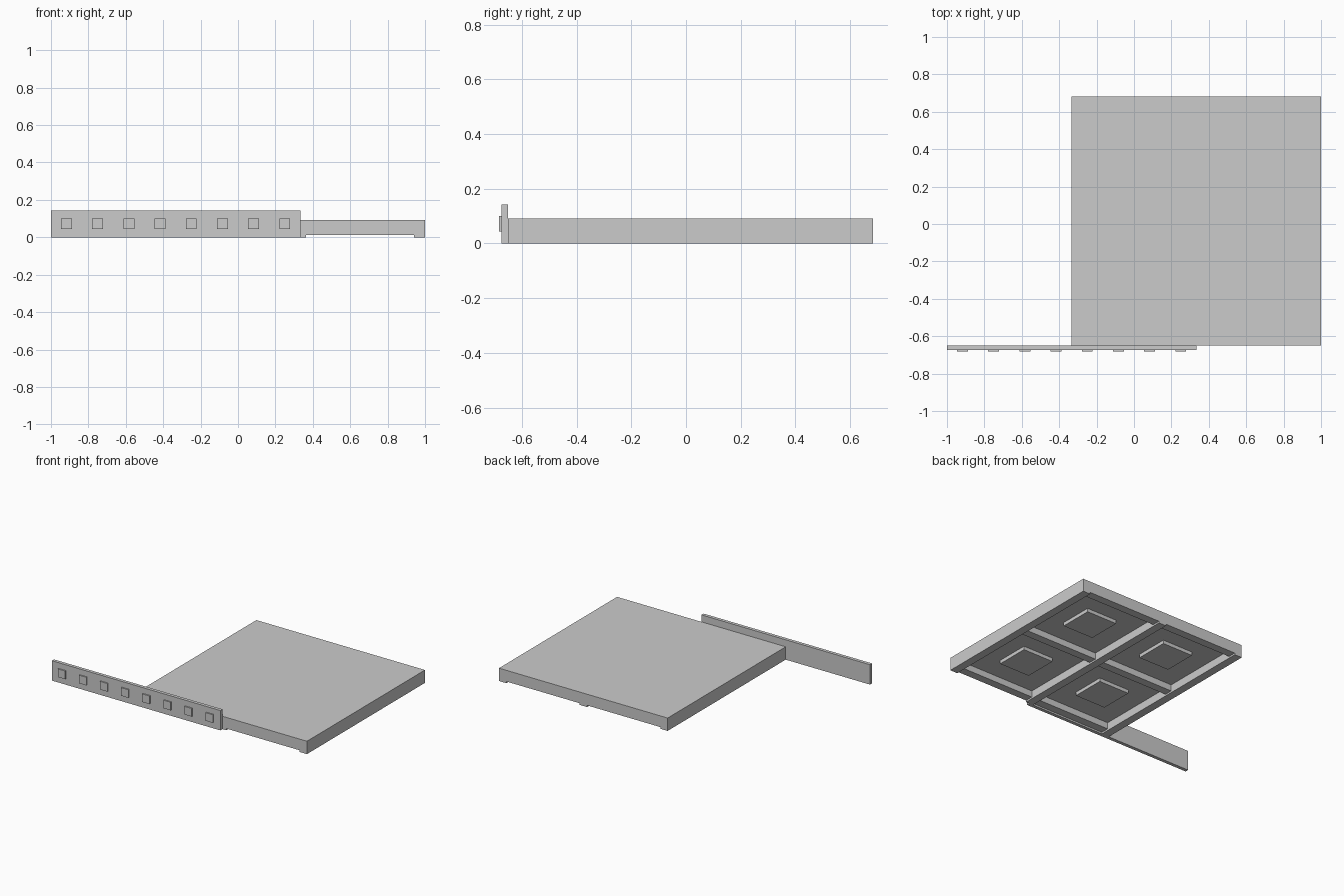
import bpy
import bmesh
from mathutils import Vector

if "Cube" in bpy.data.objects:
    bpy.data.objects.remove(bpy.data.objects["Cube"])

grey = bpy.data.materials.new("light_grey")
grey.diffuse_color = (0.6, 0.6, 0.6, 1)
grey.use_nodes = True
grey.node_tree.nodes["Principled BSDF"].inputs["Base Color"].default_value = grey.diffuse_color


def boxes(name, spans):
    """One object made of boxes, each given as (x0, x1, y0, y1, z0, z1)."""
    bm = bmesh.new()
    for x0, x1, y0, y1, z0, z1 in spans:
        made = bmesh.ops.create_cube(bm, size=1)
        size = Vector((x1 - x0, y1 - y0, z1 - z0))
        mid = Vector((x0 + x1, y0 + y1, z0 + z1)) / 2
        for v in made["verts"]:
            v.co = v.co * size + mid
    mesh = bpy.data.meshes.new(name)
    bm.to_mesh(mesh)
    bm.free()
    mesh.materials.append(grey)
    obj = bpy.data.objects.new(name, mesh)
    bpy.context.collection.objects.link(obj)
    return obj


def cut(target, cutter):
    cutter.hide_render = True
    cutter.hide_set(True)
    mod = target.modifiers.new(cutter.name, "BOOLEAN")
    mod.operation = "DIFFERENCE"
    mod.solver = "EXACT"
    mod.object = cutter


# Main slab and the layout of its four bays
X0, X1, Y0, Y1 = -0.333, 1.0, -0.65, 0.683
TOP, STEP, FLOOR = 0.092, 0.012, 0.057
RIB = 0.058
BAY = (X1 - X0 - 3 * RIB) / 2
bays_x = [X0 + RIB + i * (BAY + RIB) for i in range(2)]
bays_y = [Y0 + RIB + i * (BAY + RIB) for i in range(2)]
slab = boxes("slab", [(X0, X1, Y0, Y1, 0, TOP)])

# Shallow full-length channels leave three long ribs underneath
cut(slab, boxes("channel_cutter",
                [(x, x + BAY, Y0 - 0.1, Y1 + 0.1, -0.1, STEP) for x in bays_x]))

# Four deep square recesses underneath
cut(slab, boxes("recess_cutter",
                [(x, x + BAY, y, y + BAY, -0.05, FLOOR)
                 for x in bays_x for y in bays_y]))

# Raised square pad in the middle of each recess
PAD = 0.12
boxes("recess_pads",
      [(x + BAY / 2 - PAD, x + BAY / 2 + PAD,
        y + BAY / 2 - PAD, y + BAY / 2 + PAD, 0.032, FLOOR + 0.005)
       for x in bays_x for y in bays_y])

# Long front panel, offset to the left
boxes("front_panel", [(-1.0, 0.333, -0.674, Y0, 0, 0.142)])

# Row of eight square studs on the panel
STUD = 0.029
studs_x = [-0.917 + i / 6 for i in range(8)]
boxes("panel_studs",
      [(x - STUD, x + STUD, -0.683, -0.672, 0.043, 0.101) for x in studs_x])
